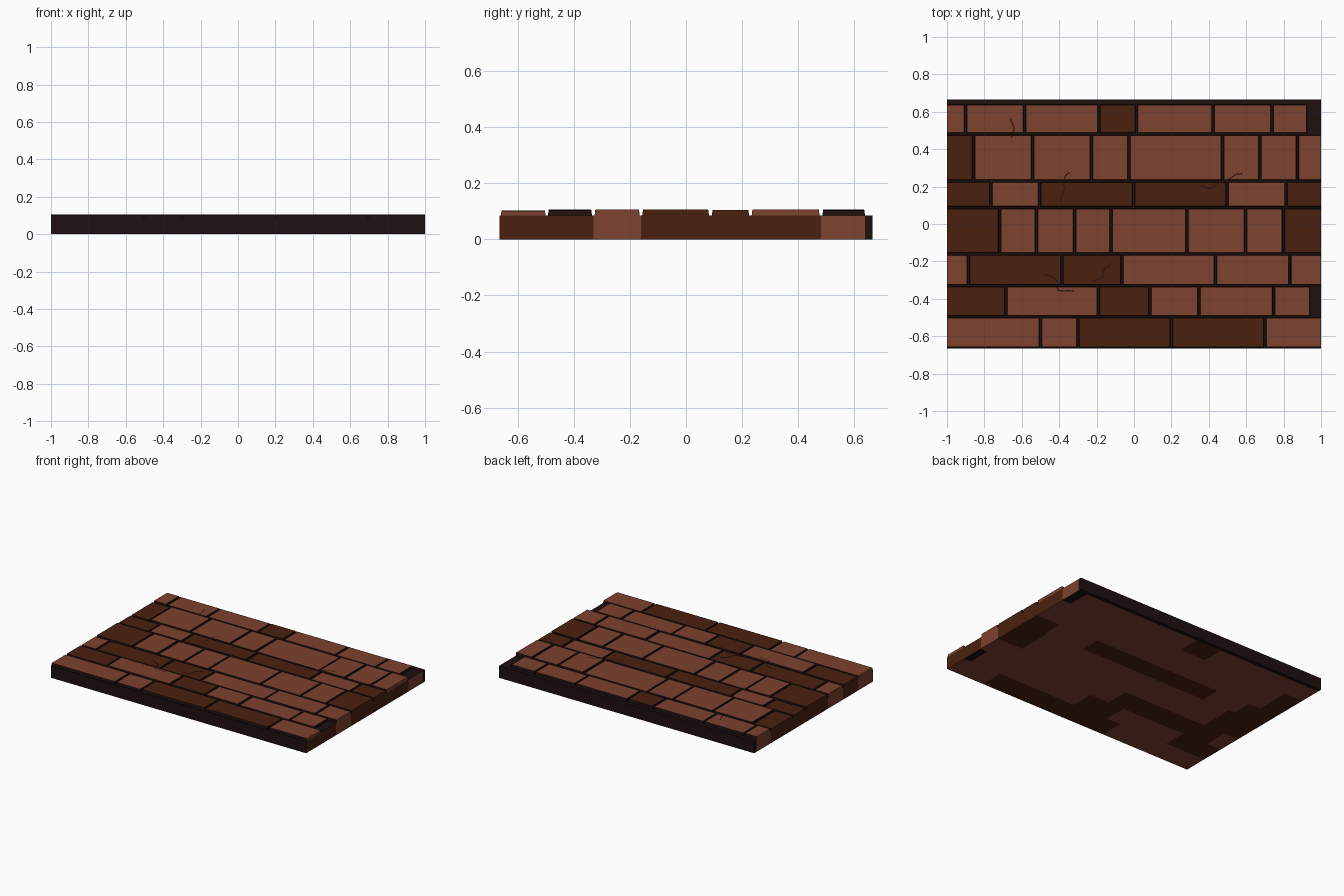
import bpy, bmesh, random
from mathutils import Vector

if "Cube" in bpy.data.objects:
    bpy.data.objects.remove(bpy.data.objects["Cube"])

random.seed(4)


def material(name, rgb):
    m = bpy.data.materials.new(name)
    m.diffuse_color = (*rgb, 1)
    m.use_nodes = True
    m.node_tree.nodes["Principled BSDF"].inputs["Base Color"].default_value = m.diffuse_color
    return m


MATS = [material("red_brick", (0.205, 0.054, 0.028)),
        material("brown_brick", (0.068, 0.0152, 0.0048)),
        material("dark_mortar", (0.0135, 0.005, 0.005)),
        material("crack_brown", (0.03, 0.008, 0.004))]
RED, BROWN, MORTAR, CRACK = range(4)

BASE_Z = 0.085
Y0, Y1 = -0.665, 0.665
GAP = 0.005

# Each row: y range, brick joints along x, brick colours, right-hand side colour
ROWS = [
    (-0.66, -0.50, [-1, -0.50, -0.30, 0.20, 0.70, 1], "rrbbr", "b"),
    (-0.492, -0.335, [-1, -0.685, -0.19, 0.085, 0.347, 0.747, 0.945], "brbrrr", "b"),
    (-0.326, -0.165, [-1, -0.885, -0.385, -0.065, 0.435, 0.833, 1], "rbbrrr", "r"),
    (-0.156, 0.082, [-1, -0.718, -0.522, -0.318, -0.122, 0.283, 0.597, 0.798, 1], "brrrrrrb", "b"),
    (0.092, 0.225, [-1, -0.765, -0.505, -0.002, 0.498, 0.813, 1], "brbbrb", "b"),
    (0.234, 0.476, [-1, -0.857, -0.542, -0.228, -0.027, 0.473, 0.673, 0.873, 1], "brrrrrrr", "b"),
    (0.486, 0.638, [-1, -0.90, -0.585, -0.188, 0.013, 0.423, 0.738, 0.93], "rrrbrrr", "r"),
]
COL = {"r": RED, "b": BROWN, "d": MORTAR}


def make_object(name, bm):
    me = bpy.data.meshes.new(name)
    bm.to_mesh(me)
    bm.free()
    for m in MATS:
        me.materials.append(m)
    ob = bpy.data.objects.new(name, me)
    bpy.context.collection.objects.link(ob)
    return ob


def quad(bm, pts, mat):
    f = bm.faces.new([bm.verts.new(p) for p in pts])
    f.material_index = mat


# Base slab: mortar on top, front and back; brick colours below and at the ends
bm = bmesh.new()
h = BASE_Z
quad(bm, [(-1, Y0, h), (1, Y0, h), (1, Y1, h), (-1, Y1, h)], MORTAR)
quad(bm, [(-1, Y0, 0), (1, Y0, 0), (1, Y0, h), (-1, Y0, h)], MORTAR)
quad(bm, [(1, Y1, 0), (-1, Y1, 0), (-1, Y1, h), (1, Y1, h)], MORTAR)


def base_row(a, b, xs, cols, left, right):
    for x0, x1, c in zip(xs, xs[1:], cols):
        quad(bm, [(x0, a, 0), (x0, b, 0), (x1, b, 0), (x1, a, 0)], COL[c])
    quad(bm, [(1, a, 0), (1, b, 0), (1, b, h), (1, a, h)], COL[right])
    quad(bm, [(-1, b, 0), (-1, a, 0), (-1, a, h), (-1, b, h)], COL[left])


lo = Y0
for i, (a, b, xs, cols, right) in enumerate(ROWS):
    hi = (b + ROWS[i + 1][0]) / 2 if i < 6 else b
    if xs[-1] < 1:                      # broken brick end exposes mortar
        xs, cols = xs + [1], cols + "d"
    base_row(lo, hi, xs, cols, cols[0], right)
    lo = hi
base_row(lo, Y1, [-1, 1], "d", "d", "d")
make_object("base_slab", bm)

# Raised bricks: slightly tapered plates with mortar-coloured sides
TAPER = 0.003
for r, (a, b, xs, cols, right) in enumerate(ROWS):
    bm = bmesh.new()
    for x0, x1, c in zip(xs, xs[1:], cols):
        z = 0.104 + random.uniform(-0.003, 0.003)
        l = x0 if x0 == -1 else x0 + GAP
        e = x1 if x1 == 1 else x1 - GAP
        tl = l if l == -1 else l + TAPER
        te = e if e == 1 else e - TAPER
        bot = [(l, a, h), (e, a, h), (e, b, h), (l, b, h)]
        top = [(tl, a + TAPER, z), (te, a + TAPER, z), (te, b - TAPER, z), (tl, b - TAPER, z)]
        quad(bm, top, COL[c])
        for k in range(4):
            n = (k + 1) % 4
            on_end = (k == 1 and e == 1) or (k == 3 and l == -1)
            quad(bm, [bot[k], bot[n], top[n], top[k]], COL[c] if on_end else MORTAR)
    make_object(f"brick_row_{r + 1}", bm)

# Cracks: thin jagged strips lying on the bricks
CRACKS = [
    [(-0.66, 0.57), (-0.645, 0.53), (-0.655, 0.46)],
    [(-0.345, 0.28), (-0.38, 0.23), (-0.37, 0.18), (-0.39, 0.11)],
    [(0.35, 0.20), (0.42, 0.19), (0.48, 0.235), (0.58, 0.27)],
    [(-0.48, -0.26), (-0.42, -0.29), (-0.40, -0.35), (-0.32, -0.36)],
    [(-0.22, -0.31), (-0.17, -0.28), (-0.15, -0.24), (-0.12, -0.21)],
]
bm = bmesh.new()
for path in CRACKS:
    pts = []
    for p, q in zip(path, path[1:]):
        p, q = Vector(p), Vector(q)
        for t in (0, 0.33, 0.66):
            j = Vector((random.uniform(-1, 1), random.uniform(-1, 1))) * 0.007
            pts.append(p.lerp(q, t) + j)
    pts.append(Vector(path[-1]))
    for p, q in zip(pts, pts[1:]):
        d = (q - p).normalized() * 0.0035
        s = Vector((-d.y, d.x))
        quad(bm, [(*v, 0.1078) for v in (p - s, q - s, q + s, p + s)], CRACK)
make_object("cracks", bm)
